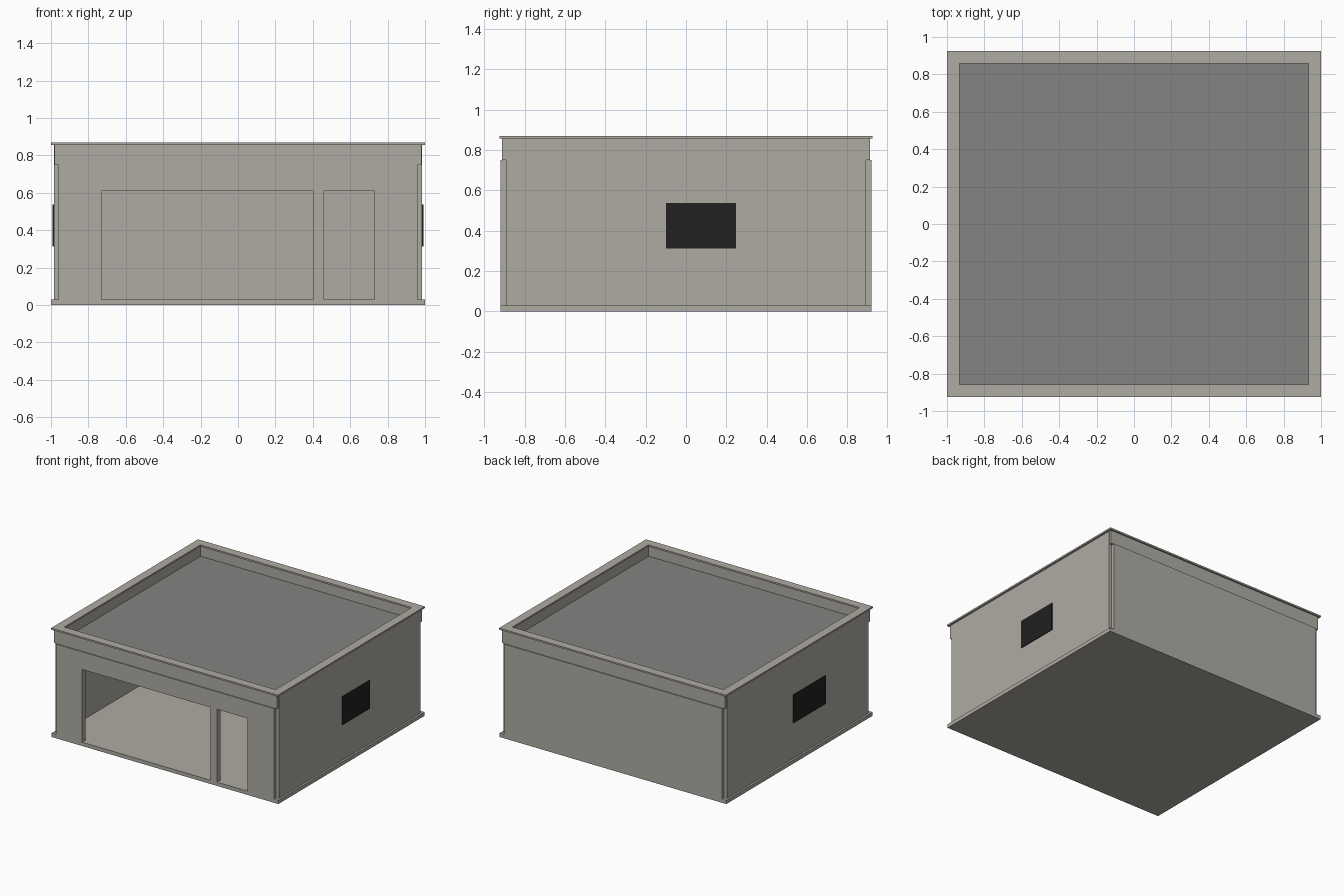
import bpy
import bmesh

if "Cube" in bpy.data.objects:
    bpy.data.objects.remove(bpy.data.objects["Cube"], do_unlink=True)


def material(name, rgb):
    mat = bpy.data.materials.new(name)
    mat.use_nodes = True
    mat.diffuse_color = (*rgb, 1)
    mat.node_tree.nodes["Principled BSDF"].inputs["Base Color"].default_value = (*rgb, 1)
    return mat


concrete = material("warm concrete", (0.43, 0.41, 0.37))
roofing = material("grey roofing", (0.23, 0.23, 0.225))
glass = material("black glass", (0.015, 0.015, 0.015))


def finish(name, bm, mat):
    bmesh.ops.recalc_face_normals(bm, faces=bm.faces)
    mesh = bpy.data.meshes.new(name)
    bm.to_mesh(mesh)
    bm.free()
    mesh.materials.append(mat)
    obj = bpy.data.objects.new(name, mesh)
    bpy.context.collection.objects.link(obj)
    return obj


def box(name, xs, ys, zs, mat=concrete):
    bm = bmesh.new()
    bmesh.ops.create_cube(bm, size=1)
    for v in bm.verts:
        v.co = [r[0] if c < 0 else r[1] for c, r in zip(v.co, (xs, ys, zs))]
    return finish(name, bm, mat)


def wall_from_outline(name, outline, y0, y1):
    """Extrude an outline in x and z along y."""
    bm = bmesh.new()
    face = bm.faces.new([bm.verts.new((x, y0, z)) for x, z in outline])
    ext = bmesh.ops.extrude_face_region(bm, geom=[face])
    moved = [g for g in ext["geom"] if isinstance(g, bmesh.types.BMVert)]
    bmesh.ops.translate(bm, verts=moved, vec=(0, y1 - y0, 0))
    return finish(name, bm, concrete)


def span(side, a, b):
    return tuple(sorted((side * a, side * b)))


FLOOR, BAND, CAP, TOP = 0.03, 0.75, 0.857, 0.87
HEAD = 0.61

# Floor slab and sunken roof
box("floor_slab", (-1, 1), (-0.92, 0.92), (0, FLOOR))
box("roof_deck", (-0.955, 0.955), (-0.885, 0.885), (BAND, 0.77), roofing)

# Front wall with a wide bay and a doorway
outline = [(-0.96, FLOOR)]
for left, right in ((-0.73, 0.40), (0.46, 0.73)):
    outline += [(left, FLOOR), (left, HEAD), (right, HEAD), (right, FLOOR)]
outline += [(0.96, FLOOR), (0.96, BAND), (-0.96, BAND)]
wall_from_outline("front_wall", outline, -0.92, -0.875)
box("back_wall", (-0.96, 0.96), (0.875, 0.92), (FLOOR, BAND))

# Upper bands at front and back, and full-height side walls
for side, name in ((-1, "front"), (1, "back")):
    box(name + "_band", (-0.982, 0.982), span(side, 0.875, 0.912), (BAND, CAP))
for side, name in ((-1, "right"), (1, "left")):
    box(name + "_wall", span(side, 0.943, 0.985), (-0.892, 0.892), (FLOOR, CAP))

# Side windows as thin plates
box("left_window", (0.984, 0.991), (-0.10, 0.248), (0.313, 0.538), glass)
box("right_window", (-0.991, -0.984), (-0.348, 0.06), (0.313, 0.538), glass)

# Parapet coping as one rectangular ring
bm = bmesh.new()
rings = []
for z in (CAP, TOP):
    for hx, hy in ((1, 0.925), (0.932, 0.857)):
        rings.append([bm.verts.new((sx * hx, sy * hy, z))
                      for sx, sy in ((-1, -1), (1, -1), (1, 1), (-1, 1))])
low_out, low_in, top_out, top_in = rings
for a, b in ((low_out, top_out), (top_out, top_in), (top_in, low_in), (low_in, low_out)):
    for i in range(4):
        j = (i + 1) % 4
        bm.faces.new((a[i], a[j], b[j], b[i]))
finish("parapet_coping", bm, concrete)
